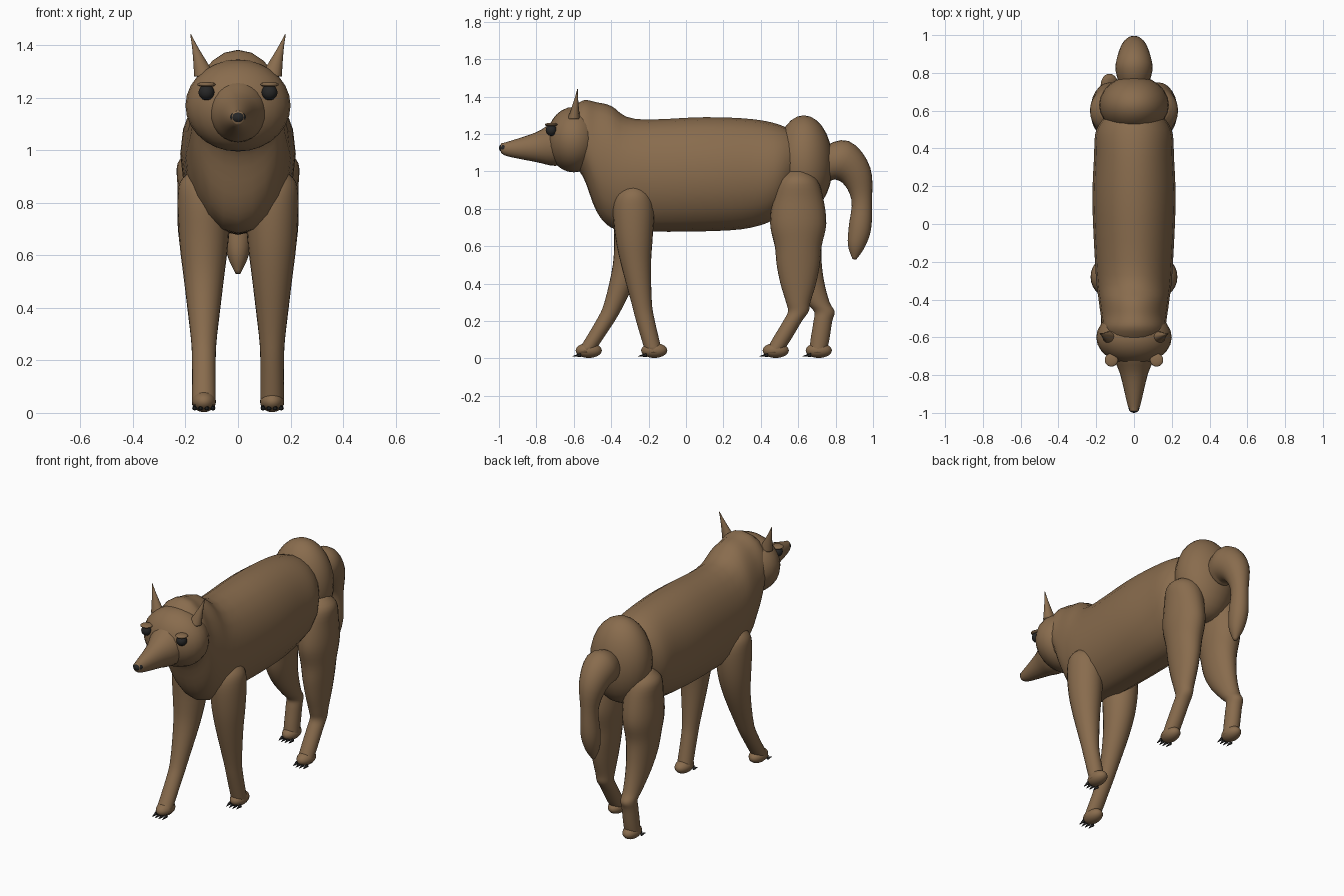
import bpy, bmesh, math
from mathutils import Vector, Matrix

cube = bpy.data.objects.get("Cube")
if cube:
    bpy.data.objects.remove(cube)


def material(name, colour):
    mat = bpy.data.materials.new(name)
    mat.use_nodes = True
    mat.diffuse_color = (*colour, 1)
    shader = mat.node_tree.nodes["Principled BSDF"]
    shader.inputs["Base Color"].default_value = (*colour, 1)
    shader.inputs["Roughness"].default_value = 0.8
    return mat


FUR = material("brown fur", (0.25, 0.15, 0.075))
DARK = material("dark horn", (0.02, 0.02, 0.02))


def finish(name, bm, mat):
    bmesh.ops.recalc_face_normals(bm, faces=bm.faces)
    for face in bm.faces:
        face.smooth = True
    mesh = bpy.data.meshes.new(name)
    bm.to_mesh(mesh)
    bm.free()
    mesh.materials.append(mat)
    obj = bpy.data.objects.new(name, mesh)
    bpy.context.collection.objects.link(obj)


def smooth_path(keys, steps=4):
    """Resample the section list along a smooth spline."""
    keys = [Vector(key) for key in keys]
    path = []
    for i, (start, end) in enumerate(zip(keys, keys[1:])):
        leave = (end - keys[max(i - 1, 0)]) / 2
        arrive = (keys[min(i + 2, len(keys) - 1)] - start) / 2
        for step in range(steps):
            t = step / steps
            ease = t * t * (3 - 2 * t)
            path.append(start.lerp(end, ease) + leave * t * (1 - t) ** 2
                        - arrive * t * t * (1 - t))
    return path + [keys[-1]]


def loft(name, keys, sides=24):
    """Skin elliptical sections: x, y, z, x radius, other radius, tilt from flat."""
    bm = bmesh.new()
    rings = []
    for x, y, z, across, along, tilt in smooth_path(keys):
        ring = []
        for i in range(sides):
            angle = math.tau * i / sides
            offset = along * math.sin(angle)
            ring.append(bm.verts.new((x + across * math.cos(angle),
                                      y + offset * math.cos(tilt),
                                      z + offset * math.sin(tilt))))
        rings.append(ring)
    for lower, upper in zip(rings, rings[1:]):
        for i in range(sides):
            bm.faces.new((lower[i - 1], lower[i], upper[i], upper[i - 1]))
    bm.faces.new(rings[0])
    bm.faces.new(rings[-1])
    finish(name, bm, FUR)


def along_body(name, rows, half_width, sides=24):
    """Upright sections from rows of y, bottom and top."""
    loft(name, [(0, y, (bottom + top) / 2, half_width(y, top - bottom),
                 (top - bottom) / 2, math.pi / 2) for y, bottom, top in rows], sides)


def ball(name, centre, radii, mat=FUR):
    bm = bmesh.new()
    place = Matrix.Translation(centre) @ Matrix.Diagonal((*radii, 1))
    bmesh.ops.create_uvsphere(bm, u_segments=24, v_segments=14, radius=1, matrix=place)
    finish(name, bm, mat)


# Trunk with deep chest and neck, widest at mid-body
def trunk_width(y, height):
    return min(0.22 - 0.13 * (y - 0.1) ** 2, height / 2)


along_body("torso", [
    (-.62, 1.05, 1.33), (-.55, .97, 1.38), (-.48, .79, 1.37), (-.4, .7, 1.35),
    (-.27, .68, 1.28), (.1, .68, 1.29), (.35, .7, 1.28), (.5, .77, 1.25), (.6, .95, 1.2),
], trunk_width, sides=20)
ball("rump", (0, .63, 1.04), (.185, .155, .26))

# Round skull, tapering muzzle and nose
ball("skull", (0, -.6, 1.17), (.2, .145, .175))
along_body("muzzle", [
    (-.99, 1.1, 1.15), (-.95, 1.08, 1.16), (-.8, 1.05, 1.21), (-.7, 1.03, 1.27), (-.6, 1.05, 1.3),
], lambda y, height: height * 0.45)
ball("nose", (0, -.97, 1.125), (.03, .03, .025), DARK)

# Drooping tail, each section turned square to the bend
tail_path = [(.75, 1.04, .09), (.83, 1.06, .11), (.91, .98, .085), (.94, .85, .055),
             (.93, .7, .06), (.91, .6, .045), (.9, .53, .01)]
tail = []
for i, (y, z, radius) in enumerate(tail_path):
    before, after = tail_path[max(i - 1, 0)], tail_path[min(i + 1, len(tail_path) - 1)]
    tilt = math.atan2(before[0] - after[0], after[1] - before[1])
    tail.append((0, y, z, radius * 0.9, radius, tilt % math.tau - math.pi))
loft("tail", tail)


def leg_key(side, y, z, depth):
    """Level leg section whose width grows with height."""
    half = min(max(0.12 * z + 0.015, 0.045), 0.1, depth / 2)
    return (side * 0.13, y, z, half, depth / 2, 0)


def front_leg(name, side, swing):
    """Leg curving forwards or backwards below the shoulder."""
    profile = [(.93, .08), (.88, .18), (.8, .22), (.65, .2), (.5, .16), (.3, .11),
               (.2, .1), (.03, .09)]
    loft(name, [leg_key(side, swing * max(0.75 - z, 0) ** 2 - 0.28, z, depth)
                for z, depth in profile])


def hind_leg(name, side, hock, foot):
    """Muscular thigh bending to the hock, then straight to the foot."""
    profile = [(1, .1), (.95, .21), (.85, .27), (.72, .3), (.6, .25), (.5, .23), (.4, .19),
               (.3, .13), (.25, .11), (.2, .1), (.1, .1), (.03, .09)]
    keys = []
    for z, depth in profile:
        if z > 0.25:
            y = 0.6 + (hock - 0.6) * (max(0.6 - z, 0) / 0.35) ** 2
        else:
            y = foot + (hock - foot) * z / 0.25
        keys.append(leg_key(side, y, z, depth))
    loft(name, keys)


def paw(name, side, toe):
    """Flattened foot with four claws ahead of it."""
    ball(name, (side * 0.13, toe + 0.08, 0.043), (0.046, 0.07, 0.04))
    bm = bmesh.new()
    for i in range(4):
        spread = i - 1.5
        tip = Vector((side * 0.13 + spread * 0.023, toe + 0.01 + abs(spread) * 0.006, 0.015))
        place = Matrix.Translation(tip) @ Matrix.Rotation(math.radians(100), 4, "X")
        bmesh.ops.create_cone(bm, cap_ends=True, segments=8, radius1=0.01,
                              radius2=0.001, depth=0.04, matrix=place)
    finish(name + "_claws", bm, DARK)


# Ears, eyes and brows on both sides
for side, word in ((1, "left"), (-1, "right")):
    ear = []
    for step in range(5):
        t = step / 4
        radius = 0.04 * (1 - t) ** 1.2 + 0.002
        ear.append((side * (0.125 + 0.055 * t), 0.02 * t - 0.6, 1.28 + 0.16 * t,
                    radius, radius * 0.8, 0))
    loft(word + "_ear", ear, sides=12)
    ball(word + "_eye", (side * 0.12, -.72, 1.22), (.03, .03, .03), DARK)
    ball(word + "_eyelid", (side * 0.12, -.72, 1.25), (.035, .035, .01))

# Walking pose: each leg has its own stride
front_leg("left_front_leg", 1, 0.21)
front_leg("right_front_leg", -1, -0.5)
hind_leg("left_hind_leg", 1, 0.6, 0.45)
hind_leg("right_hind_leg", -1, 0.74, 0.7)
paw("left_front_paw", 1, -.25)
paw("right_front_paw", -1, -.6)
paw("left_hind_paw", 1, .4)
paw("right_hind_paw", -1, .63)
